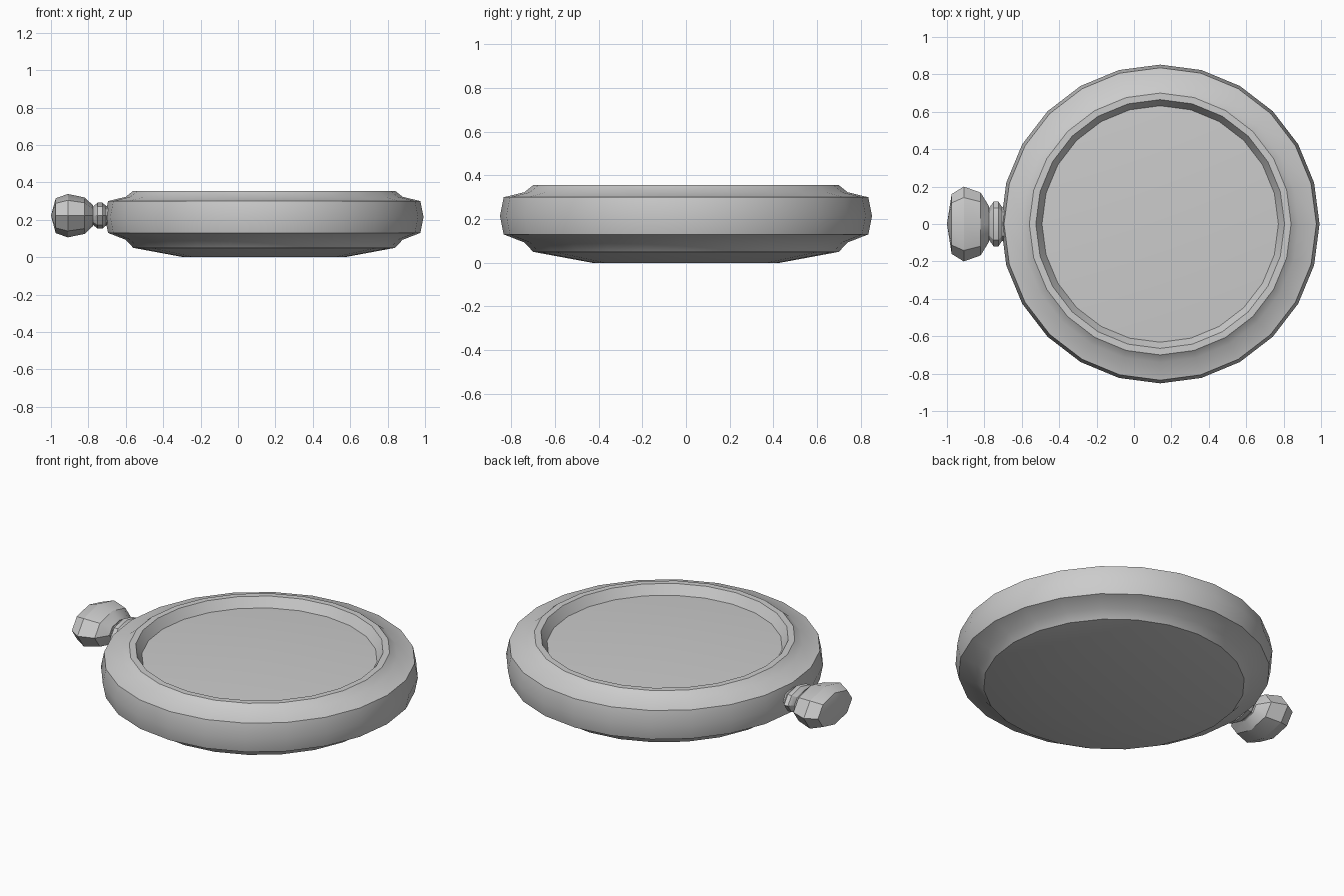
import bpy, bmesh
from math import sin, cos, tau, radians
from mathutils import Matrix

cube = bpy.data.objects.get("Cube")
if cube:
    bpy.data.objects.remove(cube)

grey = bpy.data.materials.new("plain grey")
grey.use_nodes = True
colour = (0.6, 0.6, 0.6, 1)
grey.diffuse_color = colour
grey.node_tree.nodes["Principled BSDF"].inputs["Base Color"].default_value = colour


def lathe(name, profile, sides, matrix):
    """Turn (radius, height) points around z, closing points at zero radius."""
    bm = bmesh.new()
    rings = []
    for r, h in profile:
        count = sides if r > 0 else 1
        rings.append([bm.verts.new((r * cos(tau * i / sides), r * sin(tau * i / sides), h))
                      for i in range(count)])
    for a, b in zip(rings, rings[1:]):
        for i in range(sides):
            j = (i + 1) % sides
            corners = [a[i % len(a)], a[j % len(a)], b[j % len(b)], b[i % len(b)]]
            bm.faces.new(list(dict.fromkeys(corners)))
    bm.transform(matrix)
    bmesh.ops.recalc_face_normals(bm, faces=bm.faces)
    mesh = bpy.data.meshes.new(name)
    bm.to_mesh(mesh)
    bm.free()
    mesh.materials.append(grey)
    obj = bpy.data.objects.new(name, mesh)
    bpy.context.collection.objects.link(obj)
    bpy.ops.object.select_all(action='DESELECT')
    obj.select_set(True)
    bpy.context.view_layer.objects.active = obj
    bpy.ops.object.shade_smooth_by_angle(angle=radians(30))
    return obj


# Round case with raised bezel, recessed shallow-coned face and bevelled back
lathe("watch_case",
      [(0, 0), (0.43, 0), (0.70, 0.05), (0.74, 0.093), (0.835, 0.13), (0.852, 0.215),
       (0.835, 0.30), (0.74, 0.323), (0.70, 0.355), (0.665, 0.355), (0.632, 0.30), (0, 0.335)],
      24, Matrix.Translation((0.14, 0, 0)))

# Flattened winding crown and its collar, turned along x
along_x = (Matrix.Translation((-1, 0, 0.222))
           @ Matrix.Diagonal((1, 1, 0.58, 1))
           @ Matrix.Rotation(radians(90), 4, 'Y'))
lathe("winding_crown",
      [(0, 0), (0.16, 0.025), (0.2, 0.09), (0.168, 0.18), (0.095, 0.225), (0, 0.225)],
      8, along_x)
lathe("crown_collar",
      [(0, 0.21), (0.085, 0.225), (0.12, 0.25), (0.12, 0.275), (0.09, 0.295), (0.09, 0.36), (0, 0.36)],
      8, along_x)
